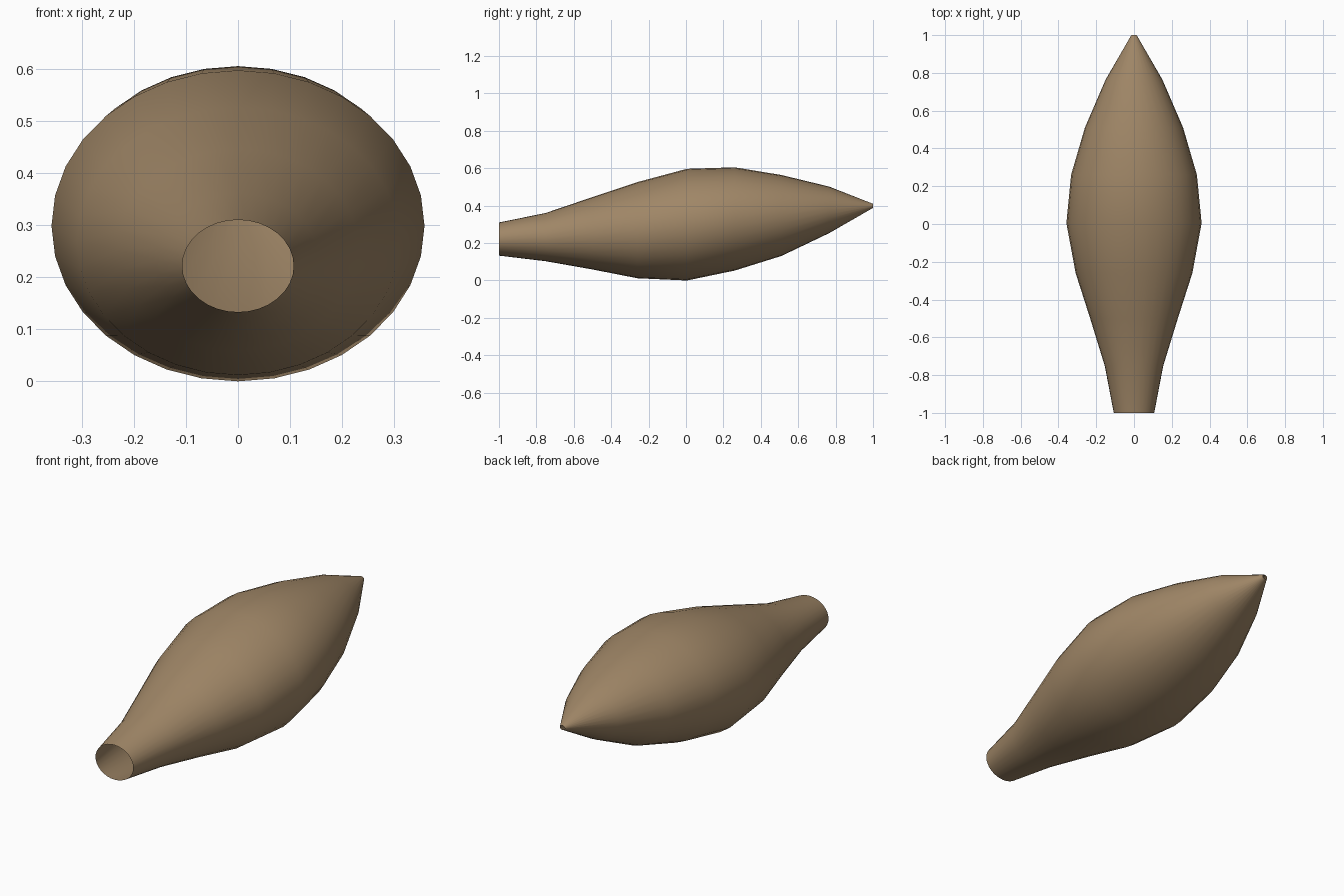
import bpy
import bmesh
from math import sin, cos, tau

cube = bpy.data.objects.get("Cube")
if cube:
    bpy.data.objects.remove(cube)

SIDES = 32

# Sections along the pod: y, half width, bottom z, top z
SECTIONS = [
    (-1.00, 0.107, 0.133, 0.310),
    (-0.75, 0.155, 0.103, 0.361),
    (-0.50, 0.232, 0.059, 0.446),
    (-0.26, 0.309, 0.012, 0.526),
    (0.005, 0.358, 0.000, 0.597),
    (0.26, 0.333, 0.053, 0.605),
    (0.51, 0.260, 0.131, 0.564),
    (0.765, 0.150, 0.253, 0.502),
    (1.00, 0.014, 0.388, 0.410),
]

brown = bpy.data.materials.new("warm_brown")
colour = (0.35, 0.24, 0.135, 1.0)
brown.diffuse_color = colour
brown.use_nodes = True
brown.node_tree.nodes["Principled BSDF"].inputs["Base Color"].default_value = colour

# Hollow pod skin, open at the neck and at the tip
bm = bmesh.new()
rings = []
for y, half_width, low, high in SECTIONS:
    middle, half_height = (low + high) / 2, (high - low) / 2
    rings.append([
        bm.verts.new((half_width * cos(tau * i / SIDES), y,
                      middle + half_height * sin(tau * i / SIDES)))
        for i in range(SIDES)
    ])
for near, far in zip(rings, rings[1:]):
    for i in range(SIDES):
        j = (i + 1) % SIDES
        bm.faces.new((near[i], far[i], far[j], near[j])).smooth = True
bmesh.ops.recalc_face_normals(bm, faces=bm.faces)
# Point the skin outward
top_face = max(bm.faces, key=lambda f: f.calc_center_median().z)
if top_face.normal.z < 0:
    bmesh.ops.reverse_faces(bm, faces=bm.faces)

mesh = bpy.data.meshes.new("pod_body")
bm.to_mesh(mesh)
bm.free()
mesh.materials.append(brown)
pod = bpy.data.objects.new("pod_body", mesh)
bpy.context.collection.objects.link(pod)
